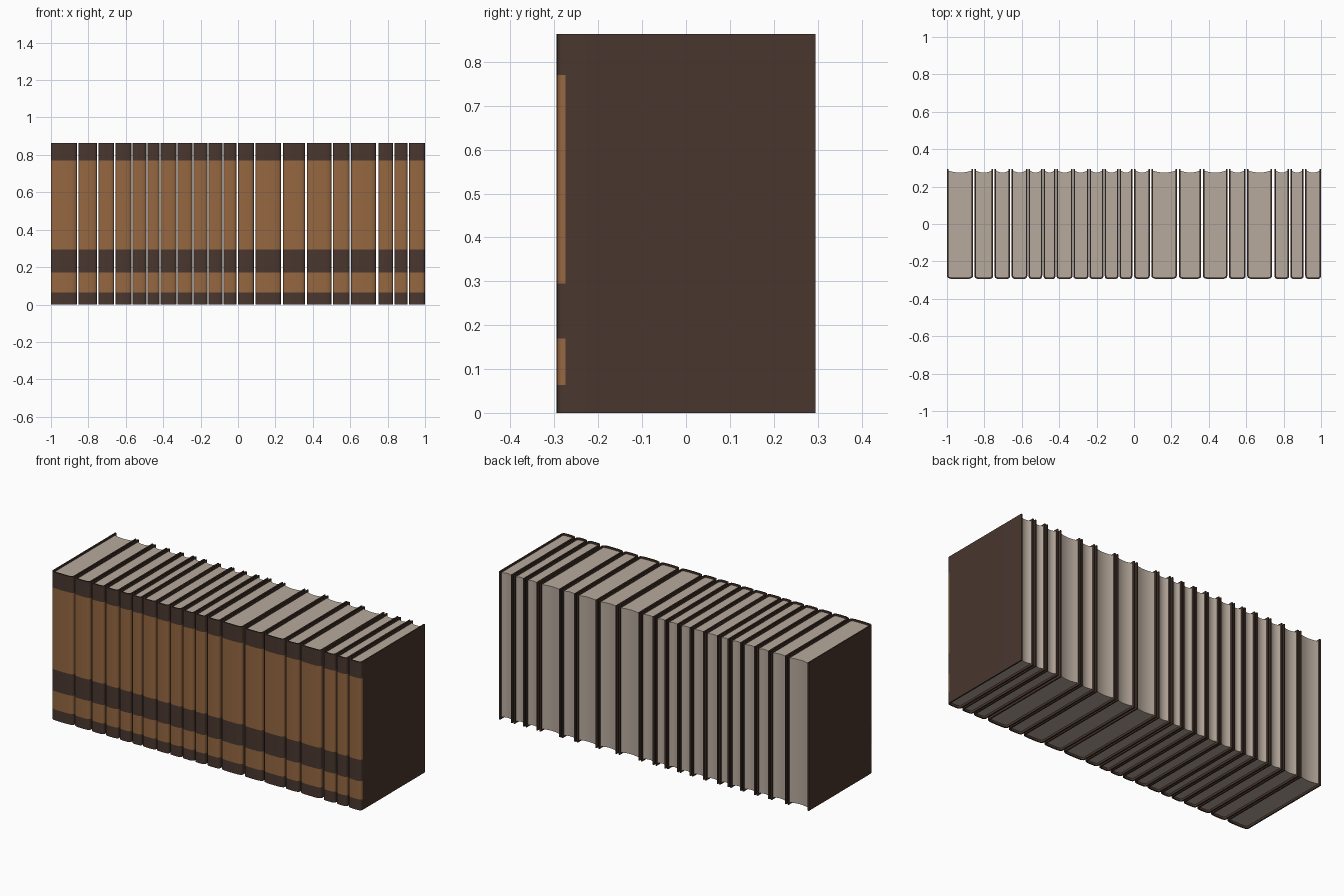
import bpy, bmesh, math

if "Cube" in bpy.data.objects:
    bpy.data.objects.remove(bpy.data.objects["Cube"])


def material(name, rgb):
    m = bpy.data.materials.new(name)
    m.diffuse_color = (*rgb, 1)
    m.use_nodes = True
    m.node_tree.nodes["Principled BSDF"].inputs["Base Color"].default_value = m.diffuse_color
    return m


DARK = material("dark brown leather", (0.066, 0.038, 0.028))
TAN = material("tan leather", (0.30, 0.135, 0.052))
PAPER = material("grey paper", (0.47, 0.40, 0.335))

H = 0.864            # book height
BACK = 0.295         # rear edge of the boards
T = 0.008            # board thickness
BANDS = [0, 0.063, 0.17, 0.295, 0.77, H]   # dark and tan alternate upwards
# centre and width of each gap between neighbouring books
GAPS = [(-.857, .008), (-.749, .008), (-.658, .008), (-.567, .007), (-.487, .007),
        (-.417, .006), (-.327, .005), (-.241, .006), (-.160, .007), (-.080, .006),
        (-.004, .010), (.089, .009), (.235, .012), (.364, .009), (.503, .008),
        (.601, .008), (.745, .014), (.833, .007), (.911, .009)]


def spine_curve(w, depth, y0, n=14):
    """Rounded spine from the left board to the right board."""
    pts = []
    for i in range(n + 1):
        a = math.pi * (1 - i / n)
        c, s = math.cos(a), max(0, math.sin(a))
        pts.append((math.copysign(abs(c) ** 0.5, c) * w, y0 - depth * s ** 0.7))
    return pts


def finish(bm, name, mats, cx):
    bmesh.ops.recalc_face_normals(bm, faces=bm.faces[:])
    me = bpy.data.meshes.new(name)
    bm.to_mesh(me)
    bm.free()
    for m in mats:
        me.materials.append(m)
    ob = bpy.data.objects.new(name, me)
    ob.location.x = cx
    bpy.context.collection.objects.link(ob)
    return ob


def make_cover(name, cx, w):
    # U-shaped section: outer line and matching inner line
    outer = [(-w, BACK)] + spine_curve(w, 0.020, -0.275) + [(w, BACK)]
    inner = [(-w + T, BACK)] + spine_curve(w - T, 0.012, -0.275) + [(w - T, BACK)]
    ring = outer + inner[::-1]
    n, k = len(ring), len(outer)
    bm = bmesh.new()
    rows = [[bm.verts.new((x, y, z)) for x, y in ring] for z in BANDS]
    for b in range(len(rows) - 1):
        lo, hi = rows[b], rows[b + 1]
        for i in range(n):
            j = (i + 1) % n
            f = bm.faces.new((lo[i], lo[j], hi[j], hi[i]))
            # tan bands only on the outside of the spine
            if b % 2 and 1 <= i < k - 2:
                f.material_index = 1
    for r in (rows[0], rows[-1]):
        for i in range(k - 1):
            bm.faces.new((r[i], r[i + 1], r[n - 2 - i], r[n - 1 - i]))
    return finish(bm, name, (DARK, TAN), cx)


def make_pages(name, cx, w):
    w -= T
    # page block with a hollow fore edge, recessed between the boards
    ring = spine_curve(w, 0.012, -0.275)
    for i in range(9):
        u = 1 - i / 4
        ring.append((w * u, 0.275 + 0.010 * u * u))
    bm = bmesh.new()
    lo = [bm.verts.new((x, y, 0.012)) for x, y in ring]
    hi = [bm.verts.new((x, y, H - 0.010)) for x, y in ring]
    for i in range(len(ring)):
        j = (i + 1) % len(ring)
        bm.faces.new((lo[i], lo[j], hi[j], hi[i]))
    bm.faces.new(lo)
    bm.faces.new(hi)
    return finish(bm, name, (PAPER,), cx)


# row of books between the gaps
lefts = [-1.0] + [c + g / 2 for c, g in GAPS]
rights = [c - g / 2 for c, g in GAPS] + [1.0]
parts = []
for i, (a, b) in enumerate(zip(lefts, rights), 1):
    cx, w = (a + b) / 2, (b - a) / 2
    parts.append(make_cover(f"book_cover_{i}", cx, w))
    parts.append(make_pages(f"book_pages_{i}", cx, w))

for ob in parts:
    ob.select_set(True)
bpy.context.view_layer.objects.active = parts[0]
bpy.ops.object.shade_smooth_by_angle(angle=math.radians(40))
